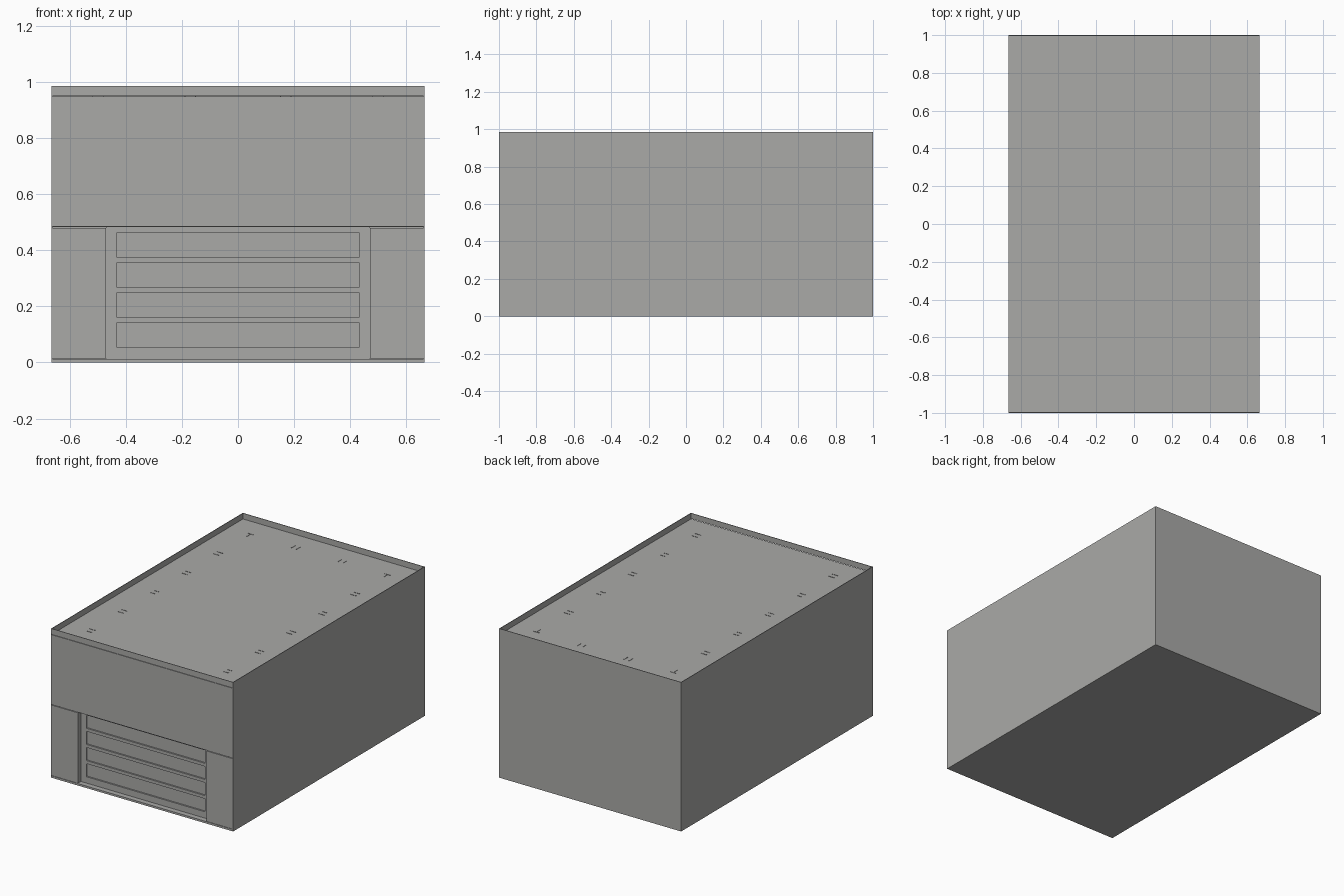
import bpy

if "Cube" in bpy.data.objects:
    bpy.data.objects.remove(bpy.data.objects["Cube"], do_unlink=True)

# One warm grey for the whole building
grey = bpy.data.materials.new("warm grey")
colour = (0.4, 0.4, 0.39, 1)
grey.diffuse_color = colour
grey.use_nodes = True
grey.node_tree.nodes["Principled BSDF"].inputs["Base Color"].default_value = colour


def boxes(name, spans):
    """Join axis-aligned boxes, each given as x, y and z ranges, in one object."""
    verts, faces = [], []
    for xs, ys, zs in spans:
        n = len(verts)
        verts += [(x, y, z) for x in xs for y in ys for z in zs]
        quads = [(0, 1, 3, 2), (4, 6, 7, 5), (0, 4, 5, 1),
                 (2, 3, 7, 6), (0, 2, 6, 4), (1, 5, 7, 3)]
        faces += [[n + i for i in q] for q in quads]
    mesh = bpy.data.meshes.new(name)
    mesh.from_pydata(verts, [], faces)
    mesh.materials.append(grey)
    obj = bpy.data.objects.new(name, mesh)
    bpy.context.collection.objects.link(obj)
    return obj


W, D, H = 0.665, 1.0, 0.985      # half width, half depth, height
T = 0.004                        # shell thickness
ROOF, LINTEL, SILL = 0.947, 0.482, 0.015
DOOR = 0.47                      # half width of the door opening
GAP = 0.002                      # half width of the joints
FRONT = (-D, -D + 0.05)

# Thin side and back walls rising past the roof as a parapet
boxes("right_wall", [((-W, -W + T), (-D, D), (0, H))])
boxes("left_wall", [((W - T, W), (-D, D), (0, H))])
boxes("back_wall", [((-W, W), (D - T, D), (0, H))])

# Floor and sunken roof
boxes("floor", [((-W, W), (-D, D), (0, SILL - GAP))])
boxes("roof", [((-W + T, W - T), (-D + T, D - T), (ROOF - 0.03, ROOF))])

# Front wall, split by narrow joints
boxes("front_parapet", [((-W, W), (-D, -D + T), (ROOF + GAP, H))])
boxes("front_upper_wall", [((-W, W), FRONT, (LINTEL + GAP, ROOF - GAP))])
boxes("front_piers", [((-W, -DOOR), FRONT, (SILL, LINTEL - GAP)),
                      ((DOOR, W), FRONT, (SILL, LINTEL - GAP))])
boxes("front_joint_backing", [((-W + T, W - T), (-D + 0.006, -D + 0.045), (z - 0.01, z + 0.01))
                              for z in (ROOF - 0.01, LINTEL + 0.01)])

# Recessed door: backing sheet with a raised frame around four panels
PANEL = 0.433
bottoms = [0.055 + 0.1067 * i for i in range(4)]
edges = [SILL - GAP] + [e for z in bottoms for e in (z, z + 0.086)] + [LINTEL + GAP]
door_y = (-D + 0.035, -D + 0.05)
frame = [((-PANEL, PANEL), door_y, pair) for pair in zip(edges[::2], edges[1::2])]
frame += [((-DOOR, -PANEL), door_y, (edges[0], edges[-1])),
          ((PANEL, DOOR), door_y, (edges[0], edges[-1]))]
boxes("door_frame", frame)
boxes("door_panels", [((-DOOR, DOOR), (-D + 0.045, -D + 0.06), (SILL - GAP, LINTEL + GAP))])

# Low paired ribs on the roof, with angle pieces at the back corners
ribs = []
RZ = (ROOF, ROOF + 0.002)
BACK = 0.845
for side in (-1, 1):
    x = side * 0.5
    for i in range(5):
        y = -0.823 + 0.333 * i
        for off in (-0.018, 0.018):
            ribs.append(((x - 0.02, x + 0.02), (y + off - 0.002, y + off + 0.002), RZ))
    for off in (-0.018, 0.018):
        cx = side * 0.17 + off
        ribs.append(((cx - 0.002, cx + 0.002), (BACK - 0.02, BACK + 0.02), RZ))
    ribs.append(((x - 0.02, x + 0.02), (BACK, BACK + 0.004), RZ))
    ribs.append(((x - 0.002, x + 0.002), (BACK - 0.04, BACK), RZ))
boxes("roof_ribs", ribs)
